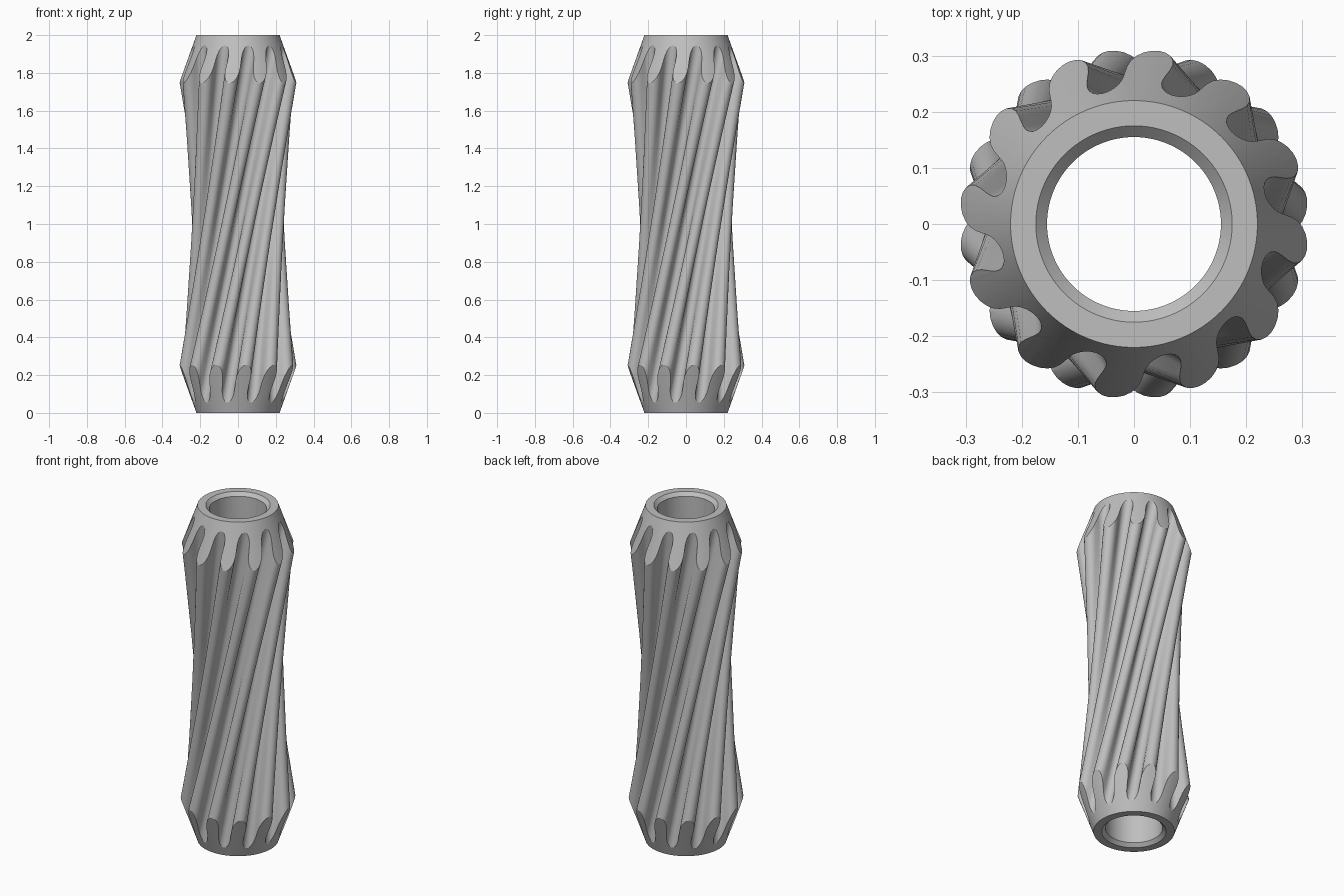
import bpy, bmesh
from math import sin, cos, radians, atan2, acos, hypot, tau

cube = bpy.data.objects.get("Cube")
if cube:
    bpy.data.objects.remove(cube)

LOBES = 12
PITCH = tau / LOBES
LOBE_CENTRE, LOBE_R = 0.22, 0.03
VALLEY_CENTRE, VALLEY_R = 0.199, 0.025
STEPS = 10

grey = bpy.data.materials.new("light_grey")
grey.use_nodes = True
colour = (0.52, 0.52, 0.52, 1)
grey.diffuse_color = colour
grey.node_tree.nodes["Principled BSDF"].inputs["Base Color"].default_value = colour


def make_object(name, bm):
    bmesh.ops.recalc_face_normals(bm, faces=bm.faces[:])
    mesh = bpy.data.meshes.new(name)
    bm.to_mesh(mesh)
    bm.free()
    obj = bpy.data.objects.new(name, mesh)
    mesh.materials.append(grey)
    bpy.context.collection.objects.link(obj)
    return obj


def bridge(bm, lower, upper):
    n = len(lower)
    for i in range(n):
        j = (i + 1) % n
        bm.faces.new((lower[i], lower[j], upper[j], upper[i]))


def arc(cx, cy, r, start, end):
    angles = [start + (end - start) * i / STEPS for i in range(STEPS + 1)]
    return [(cx + r * cos(a), cy + r * sin(a)) for a in angles]


def gear_profile():
    """Round lobes and round valleys joined by their common tangents."""
    vx, vy = VALLEY_CENTRE * cos(PITCH / 2), VALLEY_CENTRE * sin(PITCH / 2)
    dx = vx - LOBE_CENTRE
    tangent = atan2(vy, dx) - acos((LOBE_R + VALLEY_R) / hypot(dx, vy))
    back = tangent + tau / 2
    unit = arc(LOBE_CENTRE, 0, LOBE_R, -tangent, tangent)
    unit += arc(vx, vy, VALLEY_R, back, tau + PITCH - back)
    points = []
    for k in range(LOBES):
        c, s = cos((k + 0.5) * PITCH), sin((k + 0.5) * PITCH)
        points += [(x * c - y * s, x * s + y * c) for x, y in unit]
    return points


# Fluted column: every profile point runs along a straight leaning line
bm = bmesh.new()
profile = gear_profile()
rings = []
LEVELS = 32
for level in range(LEVELS + 1):
    s = 1.04 * (2 * level / LEVELS - 1)
    rings.append([bm.verts.new((x - s * y, y + s * x, 1 + s)) for x, y in profile])
for lower, upper in zip(rings, rings[1:]):
    bridge(bm, lower, upper)
bm.faces.new(rings[0])
bm.faces.new(rings[-1])
column = make_object("twisted_fluted_column", bm)

# Turned envelope: tapered ends, flat rims, chamfered bore
half = [(0.155, 0.02), (0.175, 0), (0.22, 0), (0.364, 0.4)]
outline = half + [(r, 2 - z) for r, z in reversed(half)]
bm = bmesh.new()
SIDES = 96
loops = [[bm.verts.new((r * cos(tau * i / SIDES), r * sin(tau * i / SIDES), z))
          for i in range(SIDES)] for r, z in outline]
for lower, upper in zip(loops, loops[1:] + loops[:1]):
    bridge(bm, lower, upper)
envelope = make_object("turning_cutter", bm)
envelope.hide_render = True
envelope.hide_viewport = False

# Trim the column to the envelope
trim = column.modifiers.new("trim", "BOOLEAN")
trim.operation = "INTERSECT"
trim.solver = "EXACT"
trim.object = envelope
bpy.ops.object.select_all(action="DESELECT")
column.select_set(True)
bpy.context.view_layer.objects.active = column
bpy.ops.object.modifier_apply(modifier=trim.name)
bpy.data.objects.remove(envelope)
bpy.ops.object.shade_smooth_by_angle(angle=radians(25))
